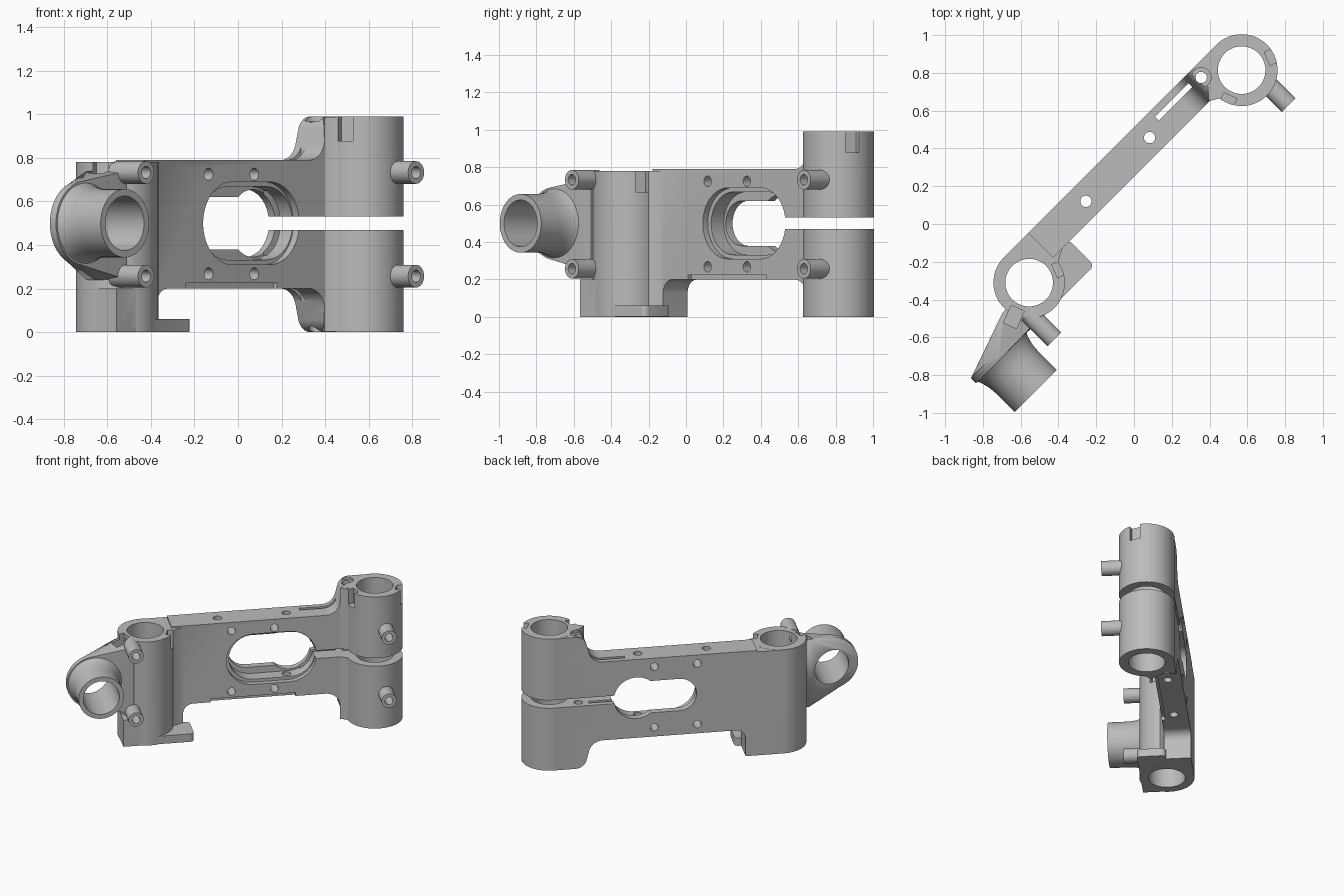
import bpy, bmesh, math
from mathutils import Matrix, Vector

if "Cube" in bpy.data.objects:
    bpy.data.objects.remove(bpy.data.objects["Cube"])

grey = bpy.data.materials.new("plain grey")
grey.use_nodes = True
grey.diffuse_color = (0.5, 0.5, 0.5, 1)
grey.node_tree.nodes["Principled BSDF"].inputs["Base Color"].default_value = (0.5, 0.5, 0.5, 1)

# Everything is built along a straight arm (x), then turned by 45 degrees
RIGHT, LEFT, AXIS = 0.979, -0.612, 0.173
FRONT, BACK, MID = 0.177, 0.362, 0.5


def finish(bm, name):
    bmesh.ops.recalc_face_normals(bm, faces=bm.faces)
    mesh = bpy.data.meshes.new(name)
    bm.to_mesh(mesh)
    bm.free()
    ob = bpy.data.objects.new(name, mesh)
    bpy.context.collection.objects.link(ob)
    return ob


def box(name, x, y, z):
    bm = bmesh.new()
    bmesh.ops.create_cube(bm, size=1)
    for v in bm.verts:
        for i, (lo, hi) in enumerate((x, y, z)):
            v.co[i] = lo + (v.co[i] + 0.5) * (hi - lo)
    return finish(bm, name)


def prism(name, pts, lo, hi, axis="Z"):
    """Extrude an outline along z, or an x-z outline along y."""
    bm = bmesh.new()
    place = (lambda p, d: (p[0], p[1], d)) if axis == "Z" else (lambda p, d: (p[0], d, p[1]))
    face = bm.faces.new([bm.verts.new(place(p, lo)) for p in pts])
    ext = bmesh.ops.extrude_face_region(bm, geom=[face])["geom"]
    shift = Vector(place((0, 0), hi - lo))
    bmesh.ops.translate(bm, vec=shift, verts=[v for v in ext if isinstance(v, bmesh.types.BMVert)])
    return finish(bm, name)


def arc(cx, cy, r, a0, a1, n=10):
    steps = [math.radians(a0 + (a1 - a0) * i / n) for i in range(n + 1)]
    return [(cx + r * math.cos(a), cy + r * math.sin(a)) for a in steps]


def rod(name, a, b, r, lo, hi, axis="Z", n=48):
    return prism(name, arc(a, b, r, 0, 360, n)[:-1], lo, hi, axis)


def stadium(name, x0, x1, r, lo, hi):
    pts = arc(x1 - r, MID, r, -90, 90, 20) + arc(x0 + r, MID, r, 90, 270, 20)
    return prism(name, pts, lo, hi, "Y")


def combine(target, tool, mode):
    mod = target.modifiers.new(mode, "BOOLEAN")
    mod.operation, mod.object, mod.solver = mode, tool, "EXACT"
    bpy.ops.object.select_all(action="DESELECT")
    bpy.context.view_layer.objects.active = target
    target.select_set(True)
    bpy.ops.object.modifier_apply(modifier=mod.name)
    bpy.data.objects.remove(tool)


# Arm with flared right end and a leg at the left end
upper = arc(0.64, 0.89, 0.1, -90, -20, 8) + arc(0.83, 0.91, 0.08, 160, 90, 6) + [(RIGHT, 0.99)]
lower = [(x, 2 * MID - 0.01 - z) for x, z in reversed(upper)]
leg = arc(-0.28, 0.13, 0.07, 90, 180, 6) + [(-0.35, 0), (LEFT, 0)]
top = [(LEFT, 0.78), (-0.43, 0.78), (-0.43, 0.79)]
body = prism("clamp_bracket", top + upper + lower + leg, FRONT, BACK, "Y")

# Upright clamp columns and the webs that blend them into the arm
parts = [
    rod("right_column", RIGHT, AXIS, 0.19, 0, 0.991, n=64),
    rod("left_column", LEFT, AXIS, 0.189, 0, 0.781, n=64),
    prism("left_web", [(-0.5, 0.02), (-0.458, 0.09), (-0.43, 0.14), (-0.355, 0.179),
                       (-0.355, 0.25), (-0.55, 0.25)], 0.001, 0.779),
    prism("right_web", [(0.84, 0.05), (0.81, 0.12), (0.79, 0.15), (0.74, 0.179),
                        (0.8, 0.25), (0.95, 0.25)], 0.002, 0.988),
]

# Foot: tall corner block and thin plate
parts.append(box("foot_block", (-0.796, -0.59), (-0.007, AXIS), (0.0005, 0.2)))
plate = arc(-0.334, 0.023, 0.03, -90, 0, 5) + arc(-0.334, 0.16, 0.03, 0, 90, 5)
parts.append(prism("foot_plate", [(-0.7, -0.007)] + plate + [(-0.7, 0.19)], 0.0007, 0.06))

# Screw bosses on the front of both columns
bosses = [(u, z) for u in (1.024, -0.73) for z in (0.257, 0.733)]
for u, z in bosses:
    parts.append(rod("screw_boss", u, z, 0.052, -0.133, 0.06, "Y", 32))

# Side tube: turned profile that widens towards its back
TUBE = -0.993
bm = bmesh.new()
profile = [(0, -0.258), (0.157, -0.258), (0.157, -0.12), (0.162, -0.07),
           (0.175, -0.02), (0.195, 0.012), (0.195, 0.034), (0, 0.034)]
vs = [bm.verts.new((TUBE + r, y, MID)) for r, y in profile]
es = [bm.edges.new(pair) for pair in zip(vs, vs[1:])]
bmesh.ops.spin(bm, geom=vs + es, cent=(TUBE, 0, MID), axis=(0, 1, 0), angle=math.tau, steps=64)
bmesh.ops.remove_doubles(bm, verts=bm.verts, dist=0.0005)
parts.append(finish(bm, "side_tube"))

# Neck that joins the tube to the left column
bm = bmesh.new()
for x, z in arc(TUBE, MID, 0.194, 0, 360, 48)[:-1]:
    for y in (-0.005, 0.033):
        bm.verts.new((x, y, z))
for z in (0.24, 0.74):
    for x, y in ((-0.72, 0.0), (-0.72, 0.16), (-0.825, 0.16)):
        bm.verts.new((x, y, z))
for z in (0.33, 0.67):
    bm.verts.new((-0.95, 0.075, z))
hull = bmesh.ops.convex_hull(bm, input=bm.verts)
inside = {g for g in hull["geom_interior"] if isinstance(g, bmesh.types.BMVert)}
bmesh.ops.delete(bm, geom=list(inside), context="VERTS")
parts.append(finish(bm, "neck"))

for part in parts:
    combine(body, part, "UNION")

# Column bores, tube bore and the slit through the right clamp
cuts = [rod("bore", u, AXIS, 0.126, -0.1, 1.1, n=64) for u in (RIGHT, LEFT)]
cuts.append(rod("tube_bore", TUBE, MID, 0.125, -0.4, 0.3, "Y", 64))
cuts.append(box("clamp_slit", (0.5, 1.3), (-0.05, 0.5), (0.47, 0.53)))

# Stepped window in the arm
cuts.append(stadium("window_rim", -0.05, 0.575, 0.19, 0.1, 0.215))
cuts.append(stadium("window_recess", -0.025, 0.57, 0.168, 0.1, 0.31))
cuts.append(stadium("window_slot", -0.01, 0.5, 0.12, 0.1, 0.5))
cuts.append(rod("window_round", 0.408, MID, 0.155, 0.1, 0.5, "Y", 48))

# Screw holes across the arm, down through it and in the bosses
for u in (-0.014, 0.283):
    for z in (0.268, 0.725):
        cuts.append(rod("cross_hole", u, z, 0.028, 0.1, 0.5, "Y", 24))
for u in (-0.095, 0.382):
    cuts.append(rod("down_hole", u, 0.265, 0.03, -0.1, 1.1, n=24))
cuts.append(rod("pivot_hole", 0.8, 0.297, 0.03, -0.1, 1.1, n=24))
cuts.append(rod("pivot_seat", 0.8, 0.297, 0.052, 0.97, 1.1, n=32))
for u, z in bosses:
    cuts.append(rod("boss_hole", u, z, 0.028, -0.3, 0.1, "Y", 24))

# Thin relief slot beside the clamp and the groove under the arm
cuts.append(box("relief_slot", (0.48, 0.73), (0.295, 0.322), (-0.1, 1.1)))
cuts.append(box("under_groove", (-0.16, 0.43), (0.1, 0.2), (0.1, 0.225)))

# Two key notches in the rim of each column
for u, height in ((RIGHT, 0.991), (LEFT, 0.781)):
    for angle in (-159, -21):
        key = box("key_notch", (0.148, 0.25), (-0.038, 0.038), (height - 0.113, height + 0.1))
        spin = Matrix.Rotation(math.radians(angle), 4, "Z")
        key.data.transform(Matrix.Translation((u, AXIS, 0)) @ spin)
        cuts.append(key)

for cut in cuts:
    combine(body, cut, "DIFFERENCE")

# Turn the arm to its diagonal and shade
body.data.transform(Matrix.Rotation(math.radians(45), 4, "Z"))
body.data.materials.clear()
body.data.materials.append(grey)
for poly in body.data.polygons:
    poly.material_index = 0
bpy.ops.object.select_all(action="DESELECT")
body.select_set(True)
bpy.context.view_layer.objects.active = body
bpy.ops.object.shade_smooth_by_angle(angle=math.radians(30))
